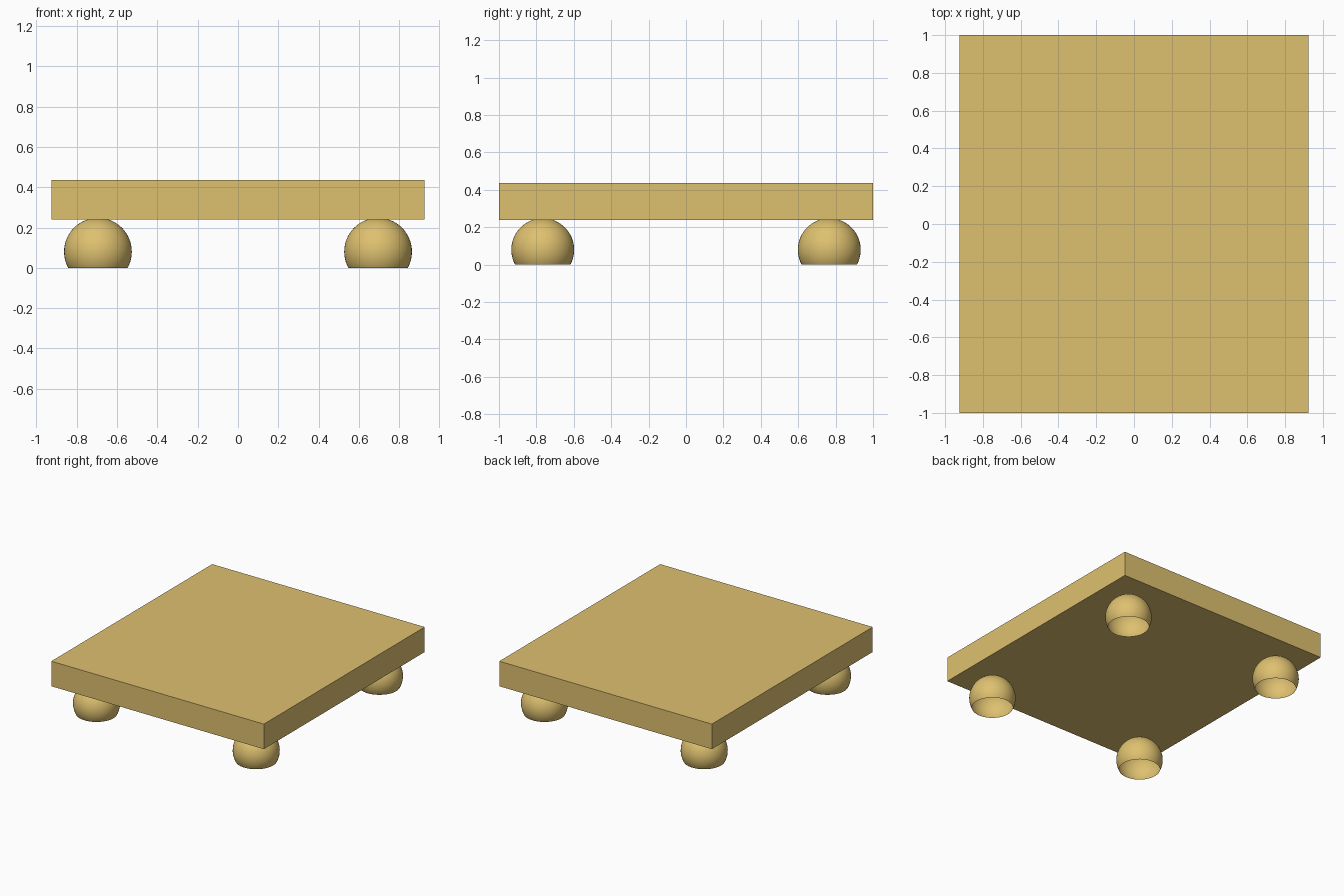
import bpy, bmesh
from mathutils import Matrix, Vector

default = bpy.data.objects.get("Cube")
if default:
    bpy.data.objects.remove(default, do_unlink=True)

# Single tan material
tan = bpy.data.materials.new("tan")
tan.use_nodes = True
colour = (0.73, 0.53, 0.16, 1)
tan.diffuse_color = colour
tan.node_tree.nodes["Principled BSDF"].inputs["Base Color"].default_value = colour

SLAB_BOTTOM, SLAB_TOP = 0.24, 0.437
FOOT_RADIUS, FOOT_Z = 0.168, 0.08


def add_object(name, bm, location=(0, 0, 0)):
    mesh = bpy.data.meshes.new(name)
    bm.to_mesh(mesh)
    bm.free()
    mesh.materials.append(tan)
    obj = bpy.data.objects.new(name, mesh)
    obj.location = location
    bpy.context.collection.objects.link(obj)
    return obj


# Flat rectangular slab
bm = bmesh.new()
bmesh.ops.create_cube(bm, size=1, matrix=Matrix.Diagonal((1.85, 2, SLAB_TOP - SLAB_BOTTOM, 1)))
add_object("slab", bm, (0, 0, (SLAB_TOP + SLAB_BOTTOM) / 2))


# Round foot: a sphere cut off at the ground and left open underneath
def add_foot(name, x, y):
    bm = bmesh.new()
    bmesh.ops.create_uvsphere(bm, u_segments=48, v_segments=32, radius=FOOT_RADIUS)
    bmesh.ops.bisect_plane(bm, geom=bm.verts[:] + bm.edges[:] + bm.faces[:],
                           plane_co=Vector((0, 0, -FOOT_Z)), plane_no=Vector((0, 0, 1)),
                           clear_inner=True)
    for face in bm.faces:
        face.smooth = True
    add_object(name, bm, (x, y, FOOT_Z))


for side, sx in (("left", 1), ("right", -1)):
    for end, sy in (("front", -1), ("back", 1)):
        add_foot(f"{end}_{side}_foot", sx * 0.695, sy * 0.766)
